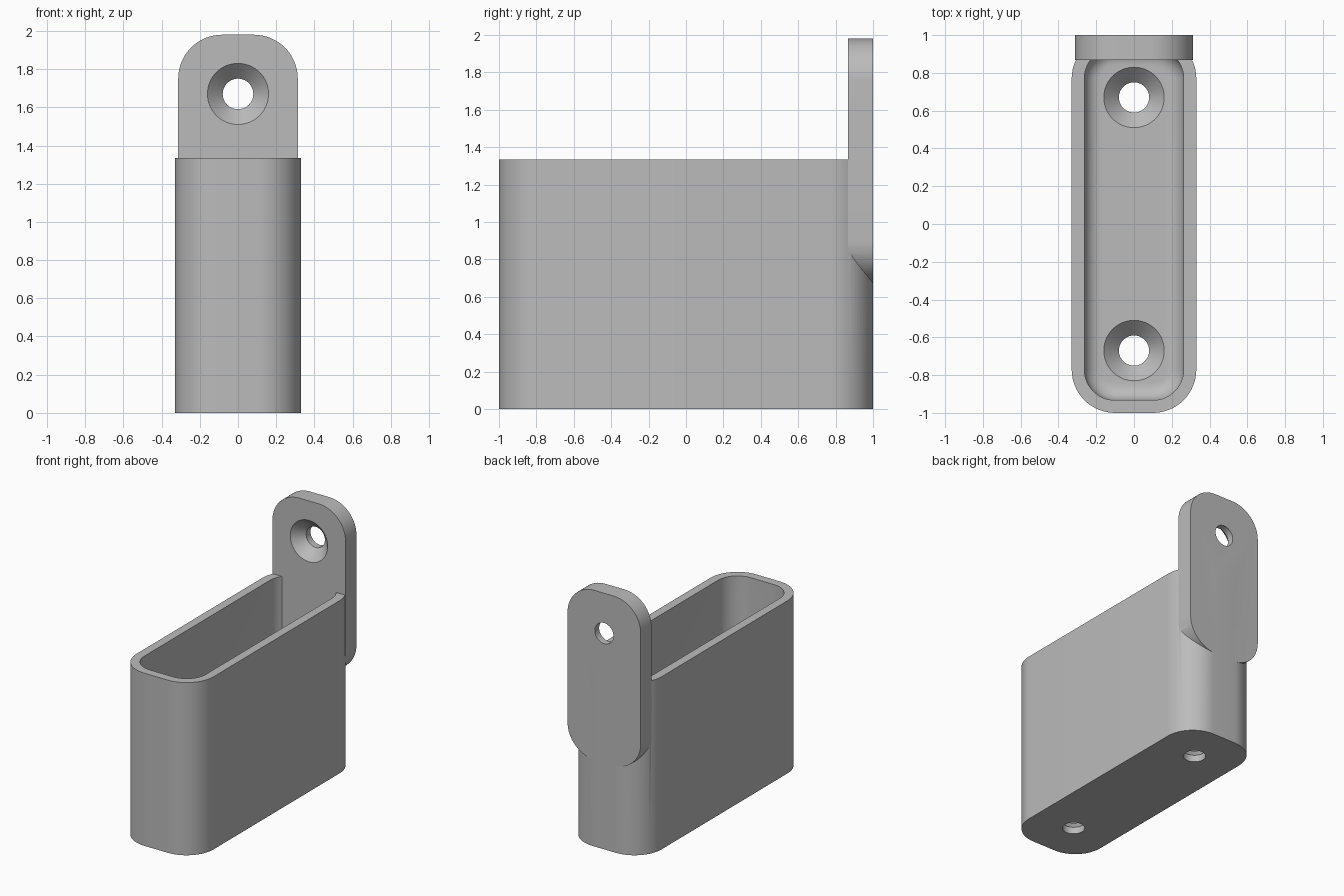
import bpy, bmesh, math
from mathutils import Matrix

if "Cube" in bpy.data.objects:
    bpy.data.objects.remove(bpy.data.objects["Cube"])

grey = bpy.data.materials.new("plain grey")
grey.use_nodes = True
colour = (0.5, 0.5, 0.5, 1)
grey.diffuse_color = colour
grey.node_tree.nodes["Principled BSDF"].inputs["Base Color"].default_value = colour


def rounded_rect(hx, hy, r, n=16):
    """Outline of a rounded rectangle, centred on the origin."""
    pts = []
    for q, (sx, sy) in enumerate([(1, 1), (-1, 1), (-1, -1), (1, -1)]):
        for i in range(n + 1):
            a = (q + i / n) * math.pi / 2
            pts.append((sx * (hx - r) + r * math.cos(a), sy * (hy - r) + r * math.sin(a)))
    return pts


def circle(r, n=64):
    return [(r * math.cos(i * math.tau / n), r * math.sin(i * math.tau / n)) for i in range(n)]


def loft(name, sections, matrix=Matrix()):
    """Closed solid through (outline, height) sections."""
    bm = bmesh.new()
    rings = [[bm.verts.new((x, y, z)) for x, y in pts] for pts, z in sections]
    n = len(rings[0])
    for a, b in zip(rings, rings[1:]):
        for i in range(n):
            j = (i + 1) % n
            bm.faces.new((a[i], a[j], b[j], b[i]))
    bm.faces.new(rings[0][::-1])
    bm.faces.new(rings[-1])
    bm.transform(matrix)
    bmesh.ops.recalc_face_normals(bm, faces=bm.faces)
    mesh = bpy.data.meshes.new(name)
    bm.to_mesh(mesh)
    bm.free()
    mesh.materials.append(grey)
    obj = bpy.data.objects.new(name, mesh)
    bpy.context.collection.objects.link(obj)
    return obj


def combine(target, tool, operation):
    """Apply a boolean and discard the tool."""
    mod = target.modifiers.new("boolean", 'BOOLEAN')
    mod.operation, mod.object, mod.solver = operation, tool, 'EXACT'
    bpy.context.view_layer.objects.active = target
    bpy.ops.object.modifier_apply(modifier=mod.name)
    bpy.data.objects.remove(tool)


HX, HEIGHT, RADIUS = 0.33, 1.335, 0.23
WALL, FLOOR, FILLET = 0.067, 0.133, 0.09

# Outer body of the deep tray
holder = loft("wall_holder", [(rounded_rect(HX, 1, RADIUS), 0),
                              (rounded_rect(HX, 1, RADIUS), HEIGHT)])

# Cavity with a filleted floor
sections = []
for i in range(9):
    a = i / 8 * math.pi / 2
    inset = WALL + FILLET * (1 - math.sin(a))
    sections.append((rounded_rect(HX - inset, 1 - inset, RADIUS - inset),
                     FLOOR + FILLET * (1 - math.cos(a))))
sections.append((rounded_rect(HX - WALL, 1 - WALL, RADIUS - WALL), HEIGHT + 0.2))
combine(holder, loft("cavity_cutter", sections), 'DIFFERENCE')

# Upright mounting tab at the back, its front face at y = 0.867
outline = rounded_rect(0.313, 0.655, RADIUS)
upright = Matrix.Translation((0, 1, 1.325)) @ Matrix.Rotation(math.pi / 2, 4, 'X')
combine(holder, loft("mounting_tab", [(outline, 0), (outline, FLOOR)], upright), 'UNION')

# Countersunk screw holes: two in the floor, one in the tab
tab_hole = Matrix.Translation((0, 1, 1.67)) @ Matrix.Rotation(math.pi / 2, 4, 'X')
for place in (Matrix.Translation((0, 0.67, 0)), Matrix.Translation((0, -0.67, 0)), tab_hole):
    profile = [(0.08, -0.1), (0.08, FLOOR - 0.08), (0.16, FLOOR), (0.16, FLOOR + 0.03)]
    screw = loft("screw_cutter", [(circle(r), z) for r, z in profile], place)
    combine(holder, screw, 'DIFFERENCE')

# Smooth curved walls, crisp rims
bpy.ops.object.select_all(action='DESELECT')
holder.select_set(True)
bpy.context.view_layer.objects.active = holder
bpy.ops.object.shade_smooth_by_angle(angle=math.radians(30))
